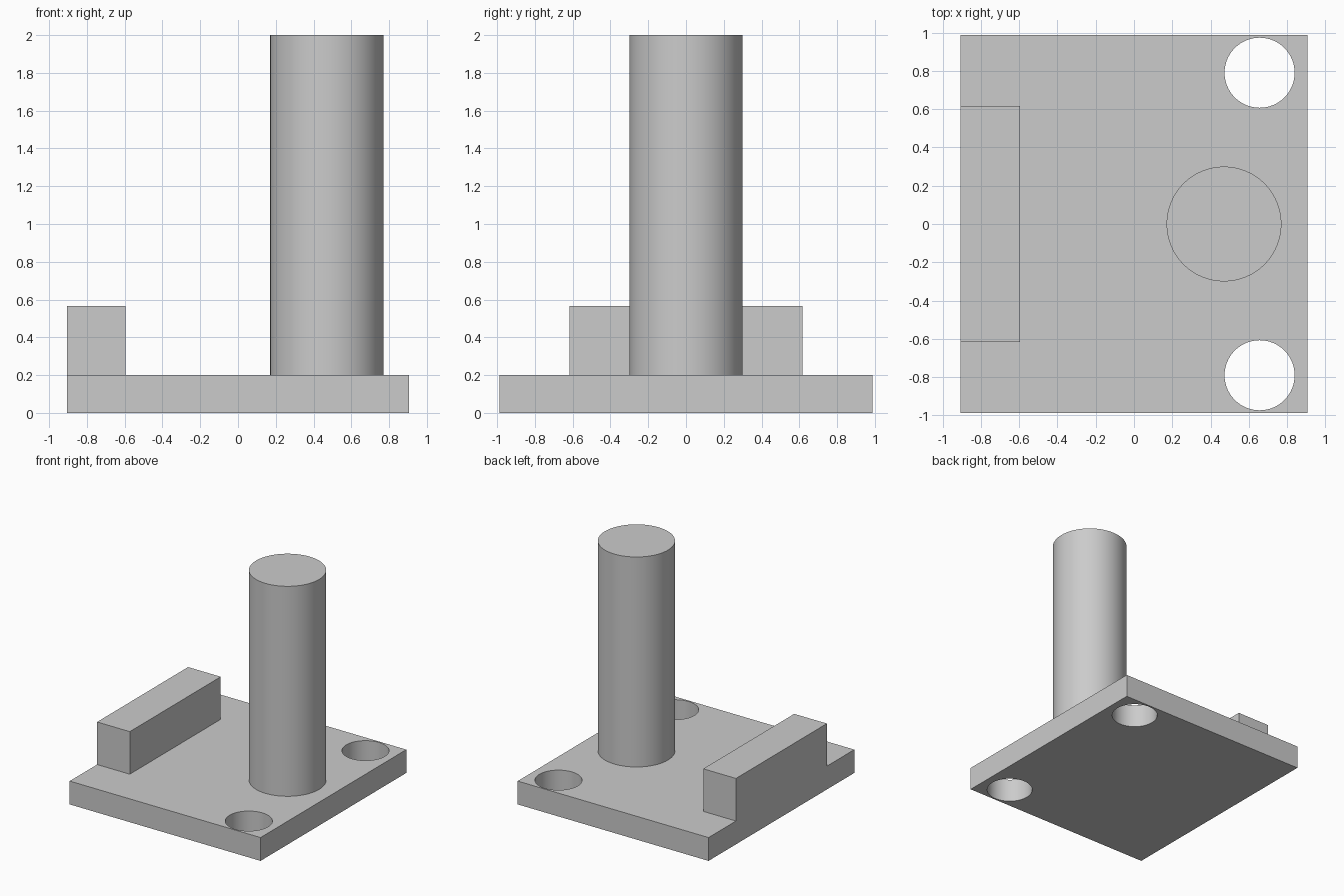
import bpy
import math

cube = bpy.data.objects.get("Cube")
if cube:
    bpy.data.objects.remove(cube, do_unlink=True)

grey = bpy.data.materials.new("plain grey")
grey.use_nodes = True
COLOR = (0.6, 0.6, 0.6, 1)
grey.diffuse_color = COLOR
grey.node_tree.nodes["Principled BSDF"].inputs["Base Color"].default_value = COLOR

PLATE_TOP = 0.2


def finish(name):
    obj = bpy.context.object
    obj.name = name
    obj.data.materials.append(grey)
    return obj


def box(name, x0, x1, half_y, z0, z1):
    bpy.ops.mesh.primitive_cube_add(size=1, location=((x0 + x1) / 2, 0, (z0 + z1) / 2))
    bpy.context.object.scale = (x1 - x0, 2 * half_y, z1 - z0)
    bpy.ops.object.transform_apply(location=False, rotation=False, scale=True)
    return finish(name)


def cylinder(name, x, y, radius, z0, z1):
    bpy.ops.mesh.primitive_cylinder_add(vertices=64, radius=radius, depth=z1 - z0,
                                        location=(x, y, (z0 + z1) / 2))
    return finish(name)


def smooth(obj):
    bpy.ops.object.select_all(action='DESELECT')
    obj.select_set(True)
    bpy.context.view_layer.objects.active = obj
    bpy.ops.object.shade_smooth_by_angle(angle=math.radians(30))


# Base plate with two through holes
plate = box("base_plate", -0.905, 0.905, 0.987, 0, PLATE_TOP)
for side in (-1, 1):
    cutter = cylinder("hole_cutter", 0.656, side * 0.79, 0.183, -0.1, 0.4)
    cutter.hide_render = True
    cut = plate.modifiers.new("hole", 'BOOLEAN')
    cut.operation = 'DIFFERENCE'
    cut.solver = 'EXACT'
    cut.object = cutter
    bpy.context.view_layer.objects.active = plate
    bpy.ops.object.modifier_apply(modifier=cut.name)
    bpy.data.objects.remove(cutter, do_unlink=True)
smooth(plate)

# Stop block flush with the plate's edge
box("stop_block", -0.905, -0.595, 0.616, PLATE_TOP, 0.565)

# Upright post
smooth(cylinder("post", 0.47, 0, 0.3, PLATE_TOP, 2))
